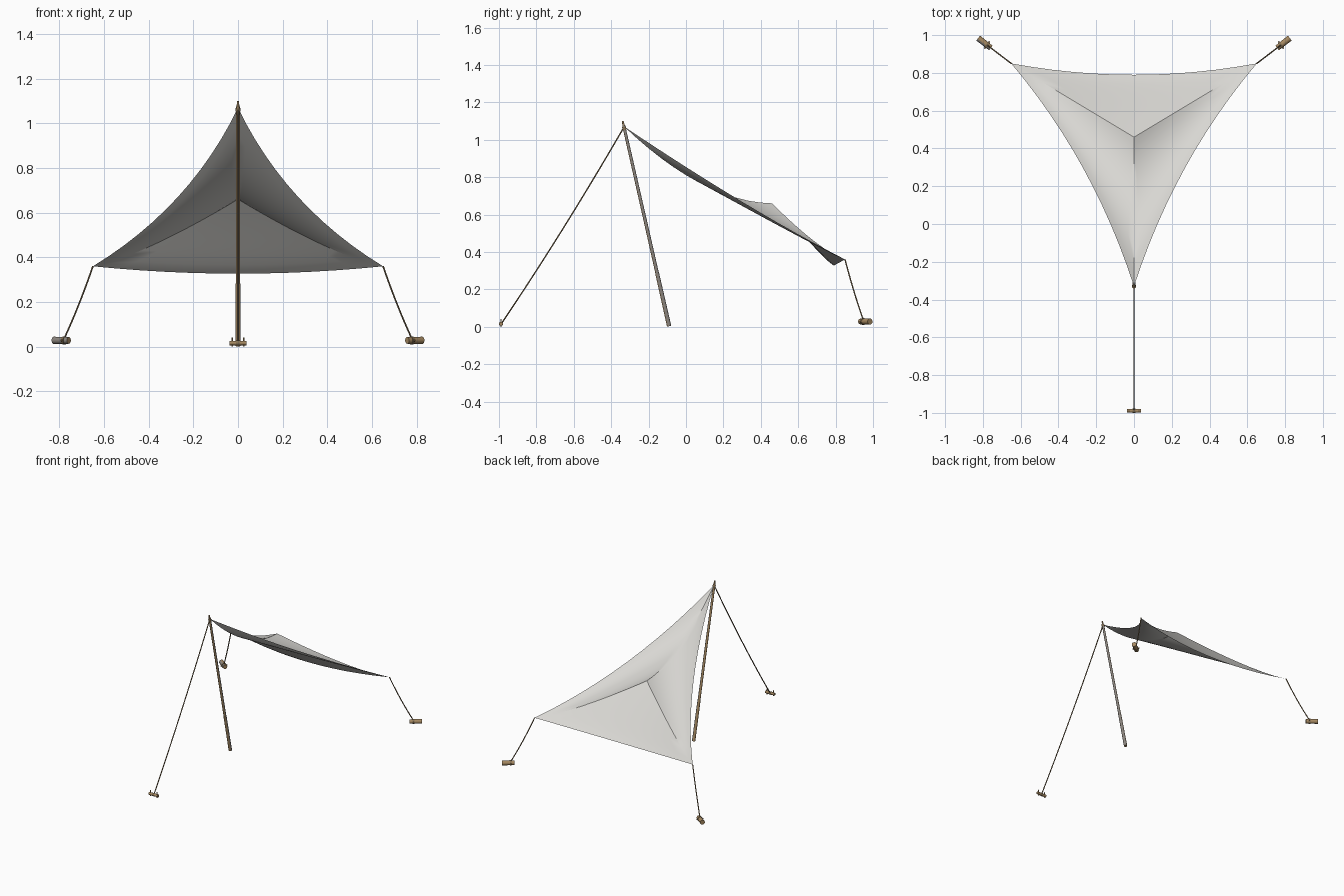
import bpy, bmesh
from mathutils import Vector

cube = bpy.data.objects.get("Cube")
if cube:
    bpy.data.objects.remove(cube)


def material(name, rgb):
    m = bpy.data.materials.new(name)
    m.use_nodes = True
    m.diffuse_color = (*rgb, 1)
    m.node_tree.nodes["Principled BSDF"].inputs["Base Color"].default_value = (*rgb, 1)
    return m


canvas = material("pale canvas", (0.69, 0.68, 0.65))
wood = material("brown wood", (0.38, 0.25, 0.12))
weathered = material("weathered grey wood", (0.26, 0.235, 0.21))
cord = material("brown cord", (0.24, 0.17, 0.09))

PEAK = Vector((0, 0.46, 0.66))
FRONT = Vector((0, -0.33, 1.07))
LEFT = Vector((0.65, 0.85, 0.36))
RIGHT = Vector((-0.65, 0.85, 0.36))


def finish(name, bm, mat):
    mesh = bpy.data.meshes.new(name)
    bm.to_mesh(mesh)
    bm.free()
    mesh.materials.append(mat)
    obj = bpy.data.objects.new(name, mesh)
    bpy.context.collection.objects.link(obj)
    bpy.ops.object.select_all(action="DESELECT")
    obj.select_set(True)
    bpy.context.view_layer.objects.active = obj
    bpy.ops.object.shade_smooth_by_angle()
    return obj


def rod(name, a, b, r1, r2, mat, sides=20):
    a, b = Vector(a), Vector(b)
    bm = bmesh.new()
    bmesh.ops.create_cone(bm, cap_ends=True, segments=sides, radius1=r1,
                          radius2=r2, depth=(b - a).length)
    turn = (b - a).to_track_quat("Z", "Y").to_matrix()
    bmesh.ops.rotate(bm, matrix=turn, verts=bm.verts)
    bmesh.ops.translate(bm, vec=(a + b) / 2, verts=bm.verts)
    return finish(name, bm, mat)


# Grey weathering on the faces turned toward one direction
def weather(obj, direction):
    obj.data.materials.append(weathered)
    aim = Vector(direction).normalized()
    for face in obj.data.polygons:
        if face.normal.dot(aim) > 0.45:
            face.material_index = 1


def rope(name, a, b, sag):
    a, b = Vector(a), Vector(b)
    curve = bpy.data.curves.new(name, "CURVE")
    curve.dimensions = "3D"
    curve.bevel_depth = 0.0036
    curve.bevel_resolution = 5
    curve.use_fill_caps = True
    spline = curve.splines.new("POLY")
    n = 10
    spline.points.add(n)
    for i, p in enumerate(spline.points):
        t = i / n
        q = a.lerp(b, t) - Vector((0, 0, sag * 4 * t * (1 - t)))
        p.co = (*q, 1)
    curve.materials.append(cord)
    obj = bpy.data.objects.new(name, curve)
    bpy.context.collection.objects.link(obj)


# Sail: three panels meeting at a raised peak, with scalloped outer edges
def seam(corner, t):
    p = PEAK.lerp(corner, t)
    rise = t ** 1.85 if corner is FRONT else 1 - (1 - t) ** 1.3
    p.z = PEAK.z + (corner.z - PEAK.z) * rise
    return p


def panel(bm, c0, c1, scallop, n=12):
    grid = []
    for i in range(n + 1):
        t = i / n
        row = []
        for j in range(n + 1):
            s = j / n
            p = seam(c0, t).lerp(seam(c1, t), s)
            row.append(bm.verts.new(p + Vector(scallop) * (t * t * 4 * s * (1 - s))))
        grid.append(row)
    for i in range(n):
        for j in range(n):
            bm.faces.new((grid[i][j], grid[i + 1][j], grid[i + 1][j + 1], grid[i][j + 1]))


bm = bmesh.new()
panel(bm, FRONT, LEFT, (-0.055, 0.037, -0.045))
panel(bm, LEFT, RIGHT, (0, -0.06, -0.033))
panel(bm, RIGHT, FRONT, (0.055, 0.037, -0.045))
bmesh.ops.remove_doubles(bm, verts=bm.verts, dist=0.0005)
finish("sail", bm, canvas)

# Leaning pole in two sections with a tip and a cord lashing
foot, top = Vector((0, -0.09, 0.003)), Vector((0, -0.333, 1.075))
joint = foot.lerp(top, 0.26)
axis = (top - foot).normalized()
weather(rod("pole_lower", foot, joint, 0.0115, 0.0105, wood), (1, 0.4, 0))
weather(rod("pole_upper", joint, top, 0.0095, 0.008, wood), (1, 0.4, 0))
rod("pole_tip", top, top + axis * 0.025, 0.006, 0.005, wood)
rod("pole_lashing", top - axis * 0.022, top - axis * 0.006, 0.0105, 0.0105, cord)

# Front guy rope with its pinned ground bar
rope("front_rope", FRONT, (0, -0.985, 0.02), 0.02)
rod("front_bar", (-0.037, -0.989, 0.016), (0.037, -0.989, 0.016), 0.01, 0.01, wood)
for x in (-0.026, 0.026):
    rod("front_bar_pin", (x, -0.989, 0), (x, -0.989, 0.042), 0.003, 0.003, wood)
rod("front_bar_lashing", (-0.008, -0.989, 0.016), (0.008, -0.989, 0.016), 0.011, 0.011, cord)

# Back guy ropes tied round short logs
for side, corner in (("left", LEFT), ("right", RIGHT)):
    k = 1 if side == "left" else -1
    inner, outer = Vector((k * 0.758, 0.932, 0.028)), Vector((k * 0.825, 0.984, 0.028))
    tie = inner.lerp(outer, 0.3)
    along = (outer - inner).normalized()
    rope("back_rope_" + side, corner, tie + Vector((0, 0, 0.01)), 0.012)
    log = rod("back_log_" + side, inner, outer, 0.015, 0.0165, wood)
    if side == "right":
        weather(log, (-0.6, -0.8, 0))
    rod("back_log_lashing_" + side, tie - along * 0.006, tie + along * 0.006,
        0.018, 0.018, cord)
    across = Vector((-along.y, along.x, 0)) * 0.024
    rod("back_log_pin_" + side, tie - across, tie + across, 0.004, 0.004, wood)
